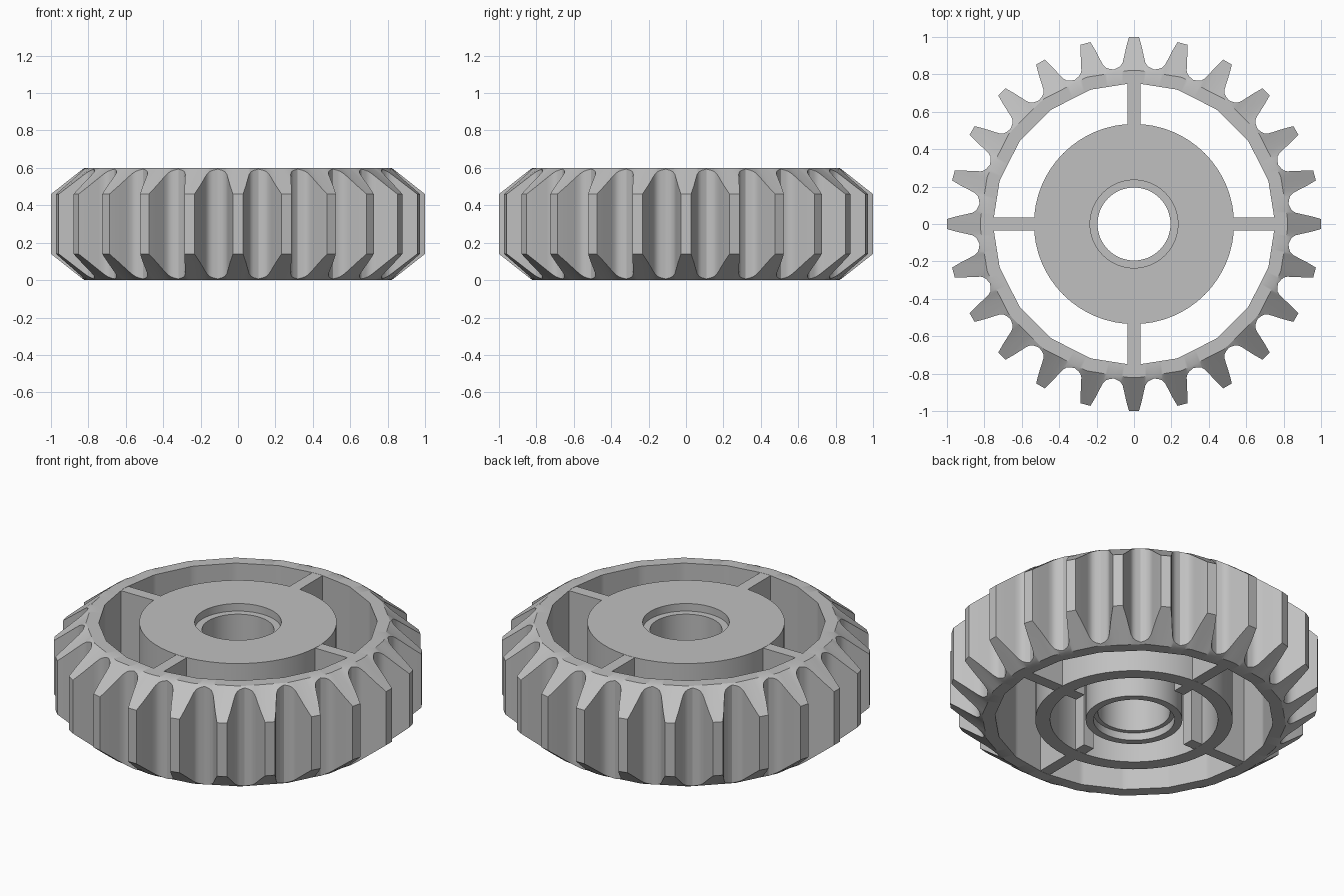
import bpy, bmesh, math
from math import pi, sin, cos, atan2, hypot

if "Cube" in bpy.data.objects:
    bpy.data.objects.remove(bpy.data.objects["Cube"], do_unlink=True)

HEIGHT, TEETH, FACETS = 0.6, 24, 20
ROOT, RIM_IN = 0.825, 0.755

grey = bpy.data.materials.new("light_grey")
grey.use_nodes = True
colour = (0.53, 0.53, 0.53, 1)
grey.diffuse_color = colour
grey.node_tree.nodes["Principled BSDF"].inputs["Base Color"].default_value = colour


def finish(name, bm):
    bmesh.ops.recalc_face_normals(bm, faces=bm.faces)
    mesh = bpy.data.meshes.new(name)
    bm.to_mesh(mesh)
    bm.free()
    mesh.materials.append(grey)
    ob = bpy.data.objects.new(name, mesh)
    bpy.context.collection.objects.link(ob)
    bpy.ops.object.select_all(action='DESELECT')
    ob.select_set(True)
    bpy.context.view_layer.objects.active = ob
    bpy.ops.object.shade_smooth_by_angle(angle=math.radians(30))
    return ob


def loft(name, rings):
    """Join closed rings of points into a closed tube-like solid."""
    bm = bmesh.new()
    loops = [[bm.verts.new(p) for p in ring] for ring in rings]
    for a, b in zip(loops, loops[1:] + loops[:1]):
        n = len(a)
        for i in range(n):
            j = (i + 1) % n
            bm.faces.new((a[i], a[j], b[j], b[i]))
    return finish(name, bm)


def polygon_radius(radius, angle):
    """Distance to the edge of a regular polygon at an angle."""
    step = 2 * pi / FACETS
    return radius * cos(step / 2) / cos(angle % step - step / 2)


def box(bm, x0, x1, half_width, z0, z1, angle):
    corners = [(x0, -half_width), (x1, -half_width), (x1, half_width), (x0, half_width)]
    ends = [[bm.verts.new((x * cos(angle) - y * sin(angle),
                           x * sin(angle) + y * cos(angle), z)) for x, y in corners]
            for z in (z0, z1)]
    bm.faces.new(ends[0])
    bm.faces.new(ends[1])
    for i in range(4):
        j = (i + 1) % 4
        bm.faces.new((ends[0][i], ends[0][j], ends[1][j], ends[1][i]))


# Toothed rim: half a tooth as (half width, distance out), tip to valley
half_tooth = [(0.027, 1.0), (0.042, 0.945), (0.054, 0.89), (0.060, 0.865),
              (0.070, 0.847), (0.084, 0.837)]
flank = [(atan2(w, d), hypot(w, d)) for w, d in half_tooth]
tooth = [(-a, r) for a, r in reversed(flank)] + flank + [(pi / TEETH, 0.833)]
outline = [(a + t * 2 * pi / TEETH, min(r, 1.0)) for t in range(TEETH) for a, r in tooth]


def ring(radius_at, drop_at):
    return [(radius_at(a, r) * cos(a), radius_at(a, r) * sin(a), drop_at(r))
            for a, r in outline]


def chamfer(r):
    return 0.14 * (r - ROOT) / (1 - ROOT)


inner = lambda a, r: polygon_radius(RIM_IN, a)
root = lambda a, r: polygon_radius(ROOT, a)
teeth = lambda a, r: r
loft("toothed_rim", [
    ring(inner, lambda r: 0), ring(root, lambda r: 0), ring(teeth, chamfer),
    ring(teeth, lambda r: HEIGHT - chamfer(r)),
    ring(root, lambda r: HEIGHT), ring(inner, lambda r: HEIGHT)])

# Hub: cup open underneath, with a stepped bore through the middle
hub_section = [(0.22, 0), (0.262, 0), (0.262, 0.5), (0.455, 0.5), (0.455, 0),
               (0.535, 0), (0.535, 0.6), (0.235, 0.6), (0.235, 0.555),
               (0.195, 0.555), (0.195, 0.045), (0.22, 0.045)]
segments = 64
loft("hub", [[(r * cos(2 * pi * i / segments), r * sin(2 * pi * i / segments), z)
              for i in range(segments)] for r, z in hub_section])

# Spokes from hub to rim, and short ribs inside the hub cup
for name, start, end, bottom, top in (("spokes", 0.525, 0.765, 0.001, HEIGHT - 0.001),
                                      ("inner_ribs", 0.38, 0.465, 0.001, 0.51)):
    bm = bmesh.new()
    for k in range(4):
        box(bm, start, end, 0.034, bottom, top, k * pi / 2)
    finish(name, bm)
